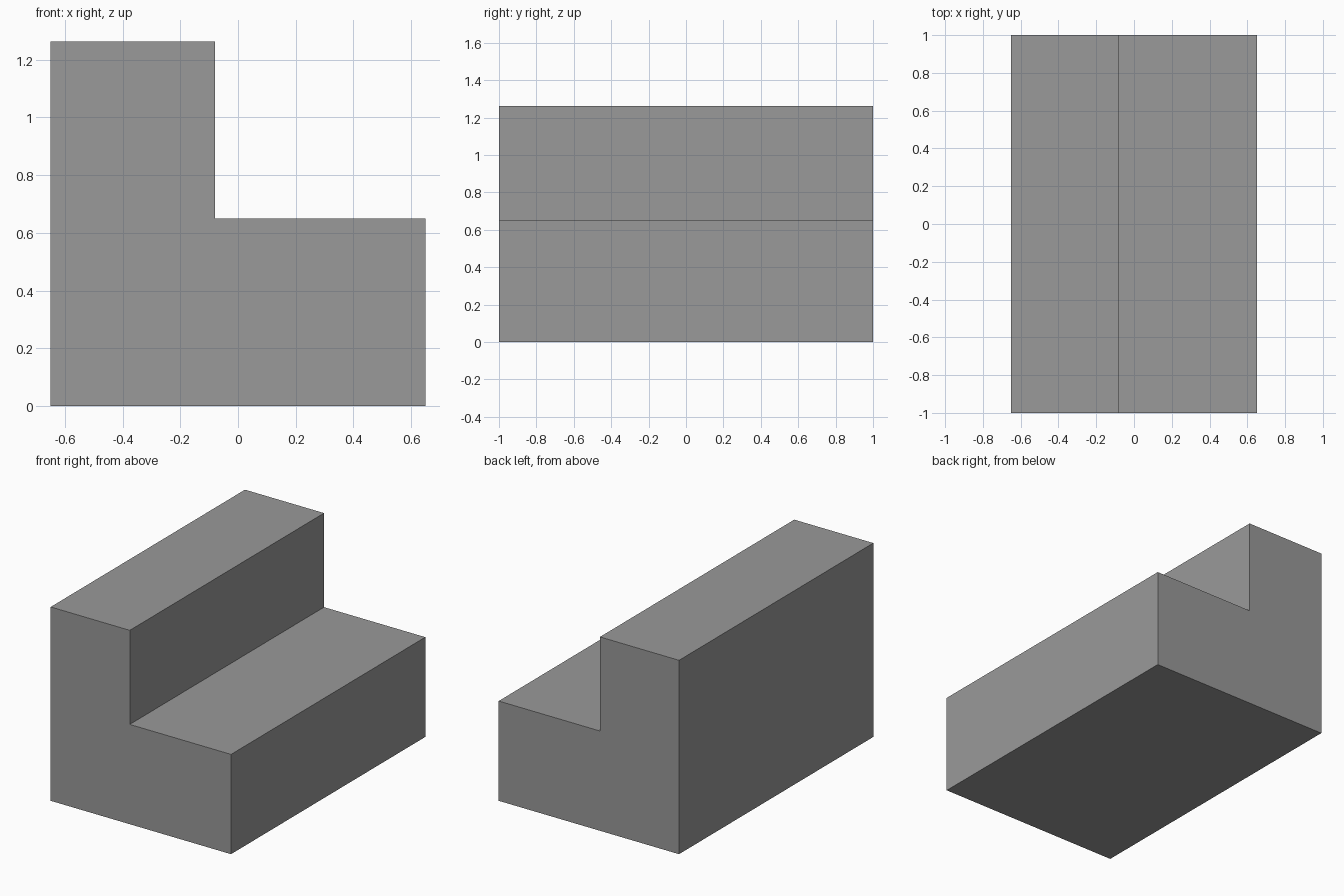
import bpy
import bmesh

cube = bpy.data.objects.get("Cube")
if cube:
    bpy.data.objects.remove(cube, do_unlink=True)

# Plain grey material
GREY = (0.32, 0.32, 0.32, 1.0)
grey = bpy.data.materials.new("grey")
grey.use_nodes = True
grey.diffuse_color = GREY
grey.node_tree.nodes["Principled BSDF"].inputs["Base Color"].default_value = GREY

# L-shaped step profile in x and z, extruded from front to back
half_width, half_length = 0.65, 1.0
step_x, step_z, top_z = -0.08, 0.65, 1.263
profile = [(-half_width, 0), (half_width, 0), (half_width, step_z),
           (step_x, step_z), (step_x, top_z), (-half_width, top_z)]

bm = bmesh.new()
front = bm.faces.new([bm.verts.new((x, -half_length, z)) for x, z in profile])
result = bmesh.ops.extrude_face_region(bm, geom=[front], use_keep_orig=True)
back_verts = [g for g in result["geom"] if isinstance(g, bmesh.types.BMVert)]
bmesh.ops.translate(bm, verts=back_verts, vec=(0, 2 * half_length, 0))
bmesh.ops.recalc_face_normals(bm, faces=bm.faces)

mesh = bpy.data.meshes.new("step_block")
bm.to_mesh(mesh)
bm.free()
mesh.materials.append(grey)
step_block = bpy.data.objects.new("step_block", mesh)
bpy.context.collection.objects.link(step_block)
